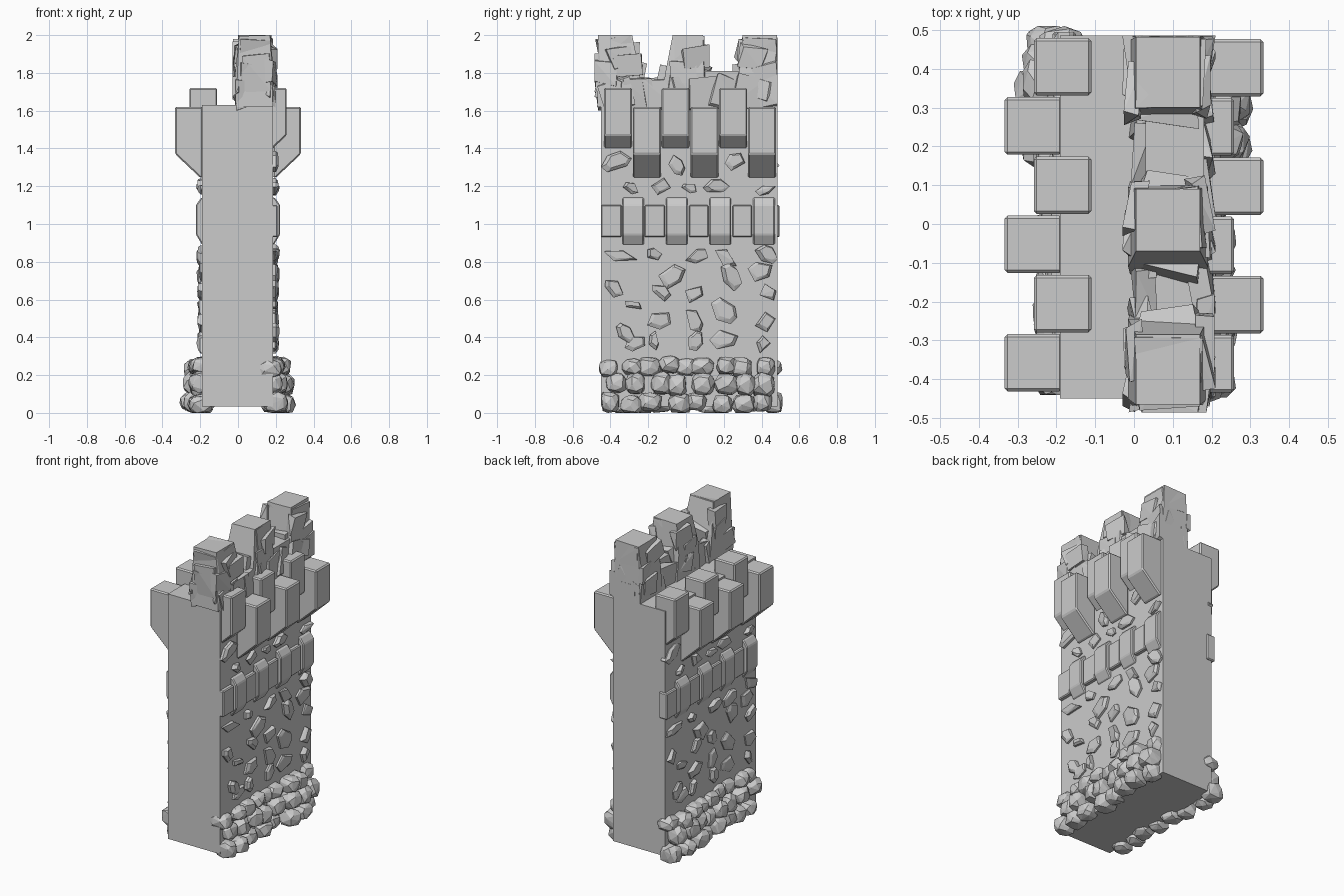
import bpy, bmesh, math, random
from mathutils import Vector, Matrix

if "Cube" in bpy.data.objects:
    bpy.data.objects.remove(bpy.data.objects["Cube"])

rng = random.Random(11)
R = rng.uniform
WALL = 0.185          # wall face, distance from the centre plane
YC = 0.0225           # the left side is the right side turned about this line


def hull(bm, pts):
    vs = [bm.verts.new(p) for p in pts]
    res = bmesh.ops.convex_hull(bm, input=vs)
    junk = {g for g in res["geom_interior"] + res["geom_unused"] if isinstance(g, bmesh.types.BMVert)}
    bmesh.ops.delete(bm, geom=list(junk), context="VERTS")


def box(bm, x0, x1, y0, y1, z0, z1):
    hull(bm, [(x, y, z) for x in (x0, x1) for y in (y0, y1) for z in (z0, z1)])


def finish(bm, name, side=1, bevel=0):
    if side < 0:
        bmesh.ops.transform(bm, verts=bm.verts, matrix=Matrix.Translation((0, 2 * YC, 0)) @ Matrix.Rotation(math.pi, 4, "Z"))
    bmesh.ops.dissolve_limit(bm, angle_limit=0.02, verts=bm.verts, edges=bm.edges)
    bmesh.ops.recalc_face_normals(bm, faces=bm.faces)
    me = bpy.data.meshes.new(name)
    bm.to_mesh(me)
    bm.free()
    ob = bpy.data.objects.new(name, me)
    bpy.context.collection.objects.link(ob)
    if bevel:
        m = ob.modifiers.new("bevel", "BEVEL")
        m.width = bevel
        m.segments = 1
        m.limit_method = "ANGLE"
    return ob


def prism(bm, profile, y0, y1):
    hull(bm, [(x, y, z) for x, z in profile for y in (y0, y1)])


def chip(bm, y, z, w, h):
    """Angular stone stuck on the wall face."""
    n = rng.choice((4, 5, 5, 6))
    a0, tilt = R(0, 6.28), R(-0.5, 0.5)
    out, lean = R(0.018, 0.03), R(-0.012, 0.012)
    pts = []
    for i in range(n):
        a = a0 + (i + R(-0.25, 0.25)) * 2 * math.pi / n
        u, v = math.cos(a) * w * 0.55, math.sin(a) * h * 0.55
        u, v = u + tilt * v * 0.5, v + tilt * u * 0.5
        pts.append((WALL - 0.02, y + u, z + v))
        pts.append((WALL + out * 0.55, y + u, z + v))
        pts.append((WALL + out + lean * math.cos(a), y + u * 0.7 + 0.006, z + v * 0.7 + 0.006))
    hull(bm, [(x, max(-0.45, min(0.485, yy)), zz) for x, yy, zz in pts])


def boulder(bm, c, r):
    """Rounded, blocky, faceted stone."""
    pts = []
    for i in range(26):
        k = 1 - 2 * (i + 0.5) / 26
        a = i * 2.39996 + R(-0.3, 0.3)
        q = math.sqrt(1 - k * k)
        d = (q * math.cos(a), q * math.sin(a), k)
        p = [math.copysign(abs(t) ** 0.72, t) * s * R(0.86, 1.04) for t, s in zip(d, r)]
        p = Vector(c) + Vector(p)
        pts.append((p.x, max(-0.465, min(0.485, p.y)), max(0, p.z)))
    hull(bm, pts)


def shard(bm, c, s, rot=0.2, jit=0.2):
    """Broken slab: a jittered, tilted box kept inside the model limits."""
    m = Matrix.Rotation(R(-rot, rot), 3, "X") @ Matrix.Rotation(R(-rot, rot) * 0.5, 3, "Y") @ Matrix.Rotation(R(-rot, rot), 3, "Z")
    pts = []
    for i in (-1, 1):
        for j in (-1, 1):
            for k in (-1, 1):
                p = Vector(c) + m @ Vector([t * d / 2 * R(1 - jit, 1 + jit) for t, d in zip((i, j, k), s)])
                pts.append((max(-0.03, min(0.21, p.x)), max(-0.485, min(0.485, p.y)), min(2, p.z)))
    hull(bm, pts)


# Wall core
bm = bmesh.new()
box(bm, -0.19, WALL, -0.45, 0.485, 0.035, 1.63)
finish(bm, "wall_core")

upper_chips = [(-.37, 1.33, .15, .1), (-.05, 1.31, .08, .1), (.08, 1.36, .1, .06), (.26, 1.33, .1, .09),
               (-.29, 1.19, .08, .06), (-.13, 1.2, .11, .08), (.02, 1.19, .08, .05), (.16, 1.2, .13, .07),
               (.42, 1.18, .1, .05)]
lower_chips = [(-.35, .83, .17, .06), (-.17, .84, .08, .06), (.06, .83, .12, .07), (.21, .82, .12, .09),
               (.43, .84, .12, .09), (-.38, .66, .09, .1), (-.08, .72, .14, .12), (-.13, .64, .09, .09),
               (.04, .63, .1, .09), (.24, .72, .1, .14), (.39, .75, .13, .1), (.43, .64, .1, .08),
               (-.28, .57, .09, .05), (-.14, .49, .13, .09), (.04, .49, .09, .12), (.2, .54, .13, .13),
               (.42, .48, .1, .1), (-.32, .42, .09, .1), (-.27, .37, .11, .08), (-.17, .38, .05, .1),
               (.05, .38, .08, .1), (.2, .39, .14, .1), (.41, .36, .07, .09)]

for side, label in ((1, "right"), (-1, "left")):
    # Two staggered rows of corbels
    bm = bmesh.new()
    for i in range(6):
        outer = i % 2
        dx, dz = (0, 0) if outer else (-0.075, 0.1)
        prof = [(0.333, 1.62), (0.185, 1.62), (0.185, 1.245), (0.2, 1.245), (0.333, 1.37)]
        y = -0.36 + i * 0.1525
        prism(bm, [(x + dx, z + dz) for x, z in prof], y - 0.074, y + 0.074)
    finish(bm, label + "_corbels", side, 0.01)

    # Belt course with raised blocks
    bm = bmesh.new()
    for y0, y1 in ((-.45, -.34), (-.22, -.11), (.015, .12), (.245, .35)):
        box(bm, 0.15, 0.21, y0, y1, 0.93, 1.1)
    for i in range(4):
        y = -0.28 + i * 0.231
        prism(bm, [(0.15, 0.89), (0.19, 0.89), (0.223, 0.945), (0.223, 1.1), (0.195, 1.14), (0.15, 1.14)],
              y - 0.057, y + 0.057)
    finish(bm, label + "_belt_course", side, 0.006)

    # Scattered wall stones
    bm = bmesh.new()
    for c in upper_chips + lower_chips:
        chip(bm, *c)
    finish(bm, label + "_wall_stones", side)

    # Piled boulders along the foot
    bm = bmesh.new()
    for z, n, rz in ((0.05, 8, 0.055), (0.15, 8, 0.06), (0.245, 9, 0.05)):
        for i in range(n):
            y = -0.40 + 0.83 * (i + R(-0.2, 0.2) + (0.25 if z == 0.15 else 0)) / (n - 0.75)
            bulge = max(0, 1 - abs(y - 0.27 * side) / 0.2) * 0.05
            reach = R(0.235, 0.265) + bulge - (0.02 if z > 0.2 else 0)
            boulder(bm, (reach - 0.055, y, z + R(-0.01, 0.012)), (R(0.06, 0.075), R(0.054, 0.068), rz * R(0.95, 1.15)))
    finish(bm, label + "_foot_boulders", side)

# Low parapet between merlons
bm = bmesh.new()
box(bm, 0.03, 0.18, -0.45, 0.485, 1.6, 1.74)
box(bm, 0.03, 0.18, 0.05, 0.4, 1.6, 1.81)
finish(bm, "parapet")

# Broken slabs leaning on both parapet faces
bm = bmesh.new()
for i in range(8):
    y = -0.4 + i * 0.117
    shard(bm, (0.025, y, 1.69), (0.05, 0.15, 0.15), 0.25, 0.25)
    shard(bm, (0.175, y + 0.03, 1.69), (0.05, 0.15, 0.16), 0.25, 0.25)
finish(bm, "parapet_slabs")

# Ragged merlons: tapered core plus chips
bm = bmesh.new()
for b0, b1, t0, t1 in ((-.47, -.23, -.465, -.285), (-.13, .11, -.07, .09), (.26, .485, .3, .482)):
    hull(bm, [(x, y, 1.62) for x in (-0.01, 0.185) for y in (b0, b1)]
         + [(x, y, 1.8) for x in (-0.015, 0.19) for y in (b0 + .02, b1 - .015)]
         + [(x, y, z) for x, z in ((0.005, 1.995), (0.17, 2.0)) for y in (t0, t1)])
    m = (t0 + t1) / 2
    shard(bm, (0.09, m, 1.93), (0.165, t1 - t0, 0.12), 0.15, 0.1)
    for k in range(3):
        shard(bm, (0.0, m + R(-.06, .06), 1.72 + k * 0.09), (0.04, 0.13, 0.11), 0.35, 0.25)
        shard(bm, (0.175, m + R(-.06, .06), 1.72 + k * 0.08), (0.04, 0.13, 0.11), 0.35, 0.25)
    for y in (b0 + .03, b1 - .03):
        shard(bm, (0.09, y, 1.77), (0.15, 0.06, 0.15), 0.35, 0.2)
shard(bm, (0.18, -0.31, 1.84), (0.05, 0.15, 0.11), 0.1, 0.08)
shard(bm, (0.1, -0.45, 1.8), (0.15, 0.06, 0.2), 0.15, 0.1)
finish(bm, "merlons")
